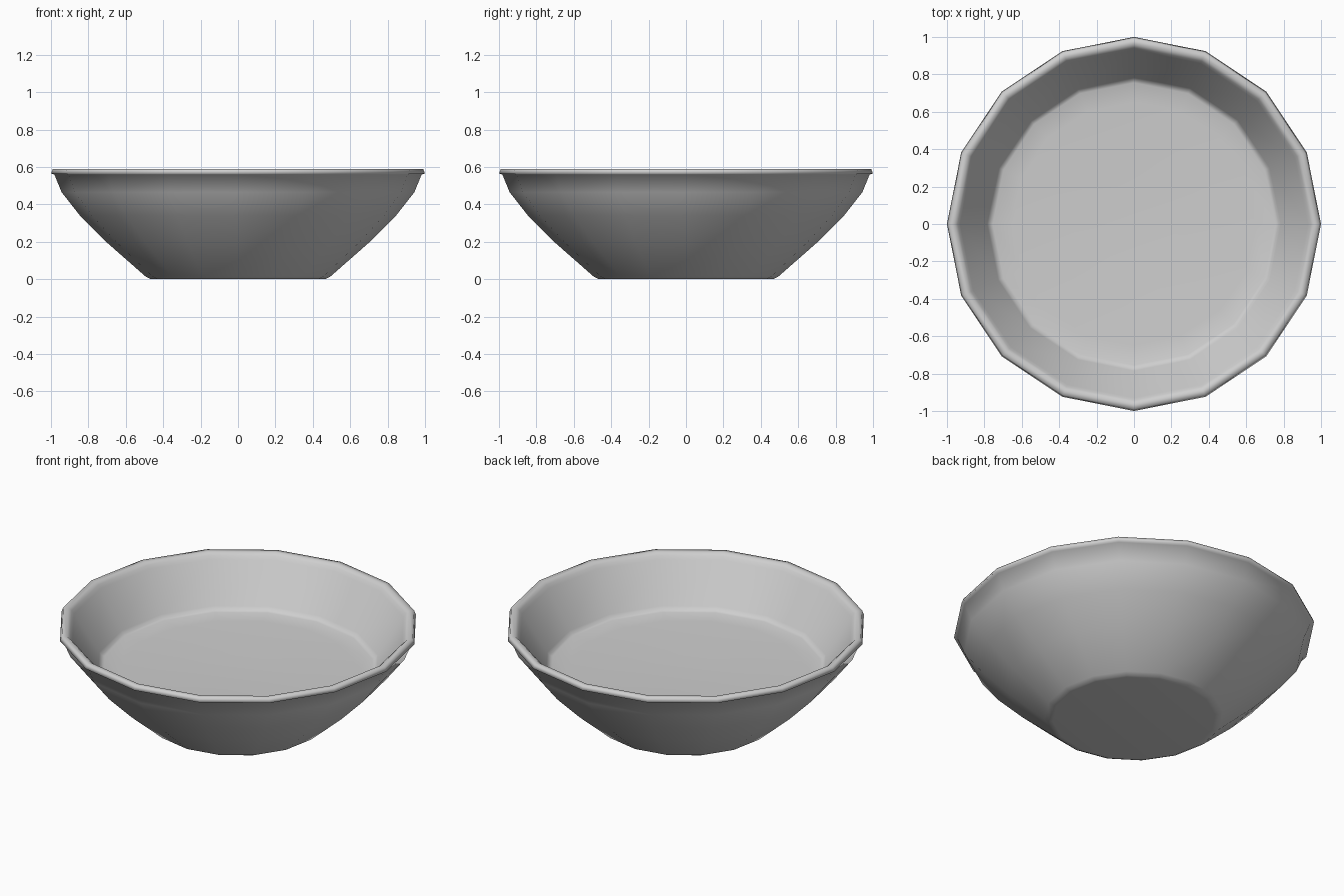
import bpy
import bmesh
from math import sin, cos, tau

cube = bpy.data.objects.get("Cube")
if cube:
    bpy.data.objects.remove(cube, do_unlink=True)

SIDES = 16

clay = bpy.data.materials.new("plain grey")
clay.use_nodes = True
GREY = (0.62, 0.62, 0.62, 1)
clay.diffuse_color = GREY
clay.node_tree.nodes["Principled BSDF"].inputs["Base Color"].default_value = GREY


def lathe(name, profile):
    """Turn a radius/height profile around z; a zero radius makes a pole."""
    bm = bmesh.new()
    rings = []
    for r, z in profile:
        if r == 0:
            rings.append([bm.verts.new((0, 0, z))] * SIDES)
        else:
            rings.append([bm.verts.new((r * cos(tau * i / SIDES),
                                        r * sin(tau * i / SIDES), z))
                          for i in range(SIDES)])
    for a, b in zip(rings, rings[1:]):
        for i in range(SIDES):
            j = (i + 1) % SIDES
            face = bm.faces.new(list(dict.fromkeys((a[i], a[j], b[j], b[i]))))
            face.smooth = True
    bmesh.ops.recalc_face_normals(bm, faces=bm.faces)
    mesh = bpy.data.meshes.new(name)
    bm.to_mesh(mesh)
    bm.free()
    mesh.materials.append(clay)
    obj = bpy.data.objects.new(name, mesh)
    bpy.context.collection.objects.link(obj)
    return obj


# Profile parts, from the underside, over the lip, to the middle inside
base = [(0, 0), (0.45, 0), (0.47, 0.002), (0.495, 0.015)]
outside = [(0.70, 0.195), (0.845, 0.34), (0.943, 0.465), (0.982, 0.56)]
lip = [(1.0, 0.565), (0.99, 0.59), (0.96, 0.59), (0.943, 0.575)]
inside_wall = [(0.93, 0.555), (0.785, 0.338), (0.773, 0.32)]
inside_floor = [(0.755, 0.314), (0.65, 0.309), (0.45, 0.303),
                (0.22, 0.297), (0, 0.295)]

lathe("bowl", base + outside + lip + inside_wall + inside_floor)
